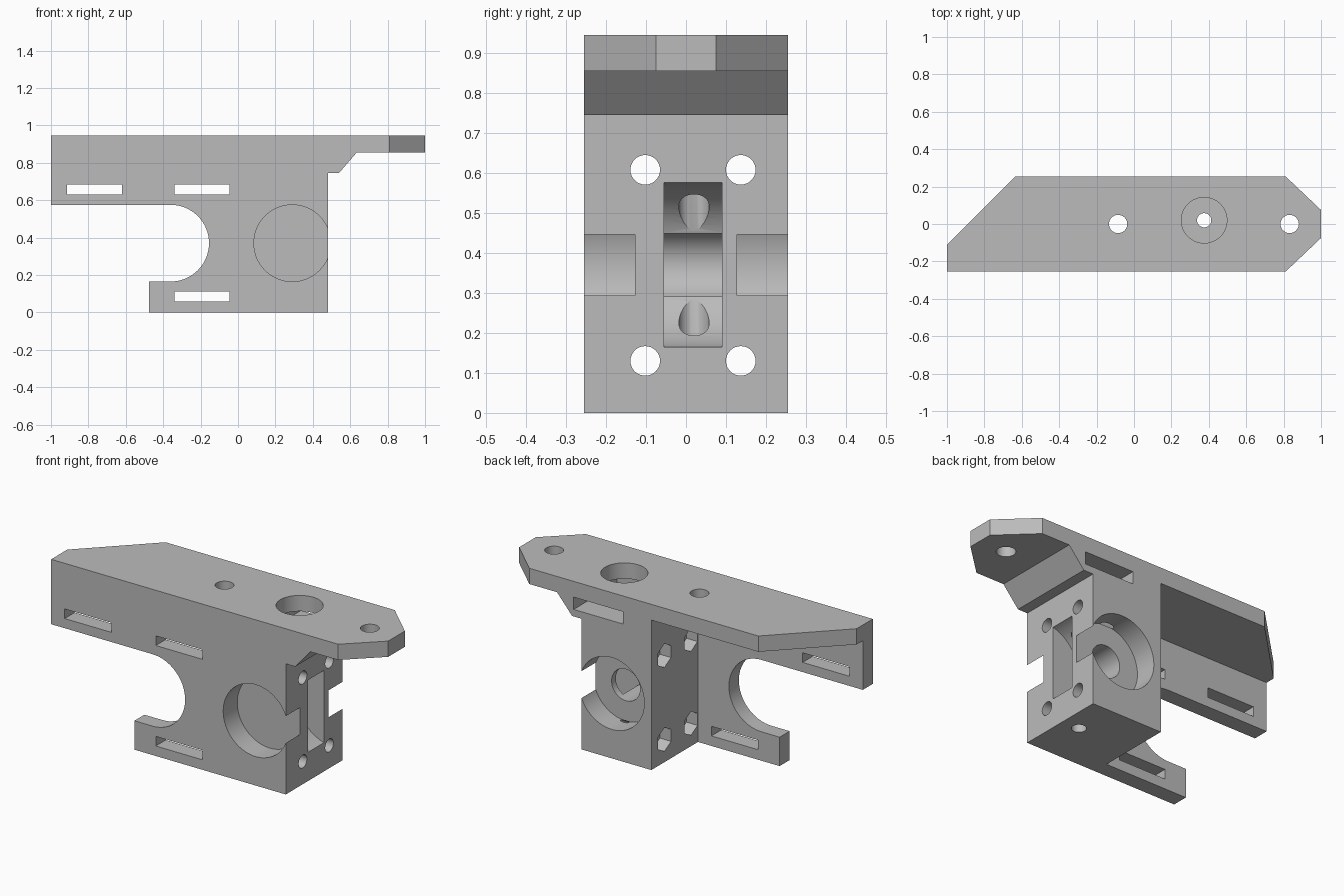
import bpy, bmesh, math
from mathutils import Matrix, Vector

if "Cube" in bpy.data.objects:
    bpy.data.objects.remove(bpy.data.objects["Cube"], do_unlink=True)

GREY = 0.5
mat = bpy.data.materials.new("plain grey")
mat.use_nodes = True
mat.diffuse_color = (GREY, GREY, GREY, 1)
mat.node_tree.nodes["Principled BSDF"].inputs["Base Color"].default_value = (GREY, GREY, GREY, 1)


def make_object(name, bm):
    bmesh.ops.recalc_face_normals(bm, faces=bm.faces)
    mesh = bpy.data.meshes.new(name)
    bm.to_mesh(mesh)
    bm.free()
    mesh.materials.append(mat)
    obj = bpy.data.objects.new(name, mesh)
    bpy.context.collection.objects.link(obj)
    return obj


def prism(name, points, direction):
    """Extrude a closed outline along a vector."""
    bm = bmesh.new()
    face = bm.faces.new([bm.verts.new(p) for p in points])
    out = bmesh.ops.extrude_face_region(bm, geom=[face])["geom"]
    moved = [g for g in out if isinstance(g, bmesh.types.BMVert)]
    bmesh.ops.translate(bm, verts=moved, vec=direction)
    return make_object(name, bm)


def box(name, x, y, z):
    corners = [(x[0], y[0], z[0]), (x[1], y[0], z[0]), (x[1], y[1], z[0]), (x[0], y[1], z[0])]
    return prism(name, corners, (0, 0, z[1] - z[0]))


def rod(name, start, end, radius, sides=64):
    """Cylinder between two points."""
    a, b = Vector(start), Vector(end)
    turn = (b - a).to_track_quat("Z", "Y").to_matrix().to_4x4()
    bm = bmesh.new()
    bmesh.ops.create_cone(bm, cap_ends=True, segments=sides, radius1=radius, radius2=radius,
                          depth=(b - a).length, matrix=Matrix.Translation((a + b) / 2) @ turn)
    return make_object(name, bm)


def carve(body, tool, operation="DIFFERENCE"):
    tool.hide_render = True
    mod = body.modifiers.new(tool.name, "BOOLEAN")
    mod.operation, mod.solver, mod.object = operation, "EXACT", tool
    bpy.context.view_layer.update()
    evaluated = body.evaluated_get(bpy.context.evaluated_depsgraph_get())
    mesh = bpy.data.meshes.new_from_object(evaluated)
    body.modifiers.clear()
    body.data = mesh
    bpy.data.objects.remove(tool, do_unlink=True)


BACK, WALL = 0.255, -0.165      # outer half depth, rear face of the thin wall
TOP, PLATE = 0.945, 0.855       # top plate heights
AX, AZ = 0.29, 0.37             # main bore axis
SX, SY = 0.375, 0.02            # vertical screw axis

# Side profile with the rounded notch, extruded through the full depth
notch = [(-0.36 + 0.205 * math.sin(t), AZ + 0.205 * math.cos(t))
         for t in (math.pi * i / 32 for i in range(33))]
profile = ([(-1, TOP), (-1, 0.575)] + notch +
           [(-0.475, 0.165), (-0.475, 0), (0.48, 0), (0.48, 0.745),
            (0.54, 0.745), (0.635, PLATE), (1, PLATE), (1, TOP)])
body = prism("mount_body", [(x, -BACK, z) for x, z in profile], (0, 2 * BACK, 0))

# Leave a thin wall left of the block, then trim to the plate outline
carve(body, box("wall_relief", (-1.2, 0.04), (WALL, 0.5), (-0.2, PLATE)))
outline = [(-1, -BACK), (0.81, -BACK), (1, -0.075), (1, 0.075), (0.81, BACK),
           (-0.635, BACK), (-1, -0.11)]
carve(body, prism("plate_outline", [(x, y, -0.1) for x, y in outline], (0, 0, 1.2)), "INTERSECT")

# Belt slots through the wall
for x0, z0 in ((-0.915, 0.63), (-0.34, 0.63), (-0.34, 0.057)):
    carve(body, box("slot", (x0, x0 + 0.295), (-0.4, -0.1), (z0, z0 + 0.055)))

# Main bore pockets on both sides and the smaller rear bore
carve(body, rod("front_pocket", (AX, -0.4, AZ), (AX, -0.128, AZ), 0.205))
carve(body, rod("rear_pocket", (AX, 0.128, AZ), (AX, 0.4, AZ), 0.205))
carve(body, rod("rear_bore", (AX, -0.055, AZ), (AX, 0.2, AZ), 0.09))

# Curved groove in the right face
carve(body, rod("groove", (0.53, -0.055, AZ), (0.53, 0.09, AZ), 0.212))

# Bolt holes with hexagonal nut recesses
for y in (-0.102, 0.137):
    for z in (0.13, 0.608):
        carve(body, rod("bolt_hole", (-0.1, y, z), (0.6, y, z), 0.037, 32))
        carve(body, rod("nut_recess", (-0.02, y, z), (0.11, y, z), 0.068, 6))

# Vertical screw, upper access hole and rear-opening slot
carve(body, box("screw_slot", (0.22, 0.53), (-0.135, 0.4), (0.785, PLATE)))
carve(body, rod("access_hole", (SX, SY, 0.82), (SX, SY, 1.1), 0.122))
carve(body, rod("screw_hole", (SX, SY, -0.1), (SX, SY, 0.82), 0.038, 32))

# Plate mounting holes
for x in (-0.085, 0.832):
    carve(body, rod("plate_hole", (x, 0, 0.8), (x, 0, 1.1), 0.049, 32))

for other in bpy.context.selected_objects:
    other.select_set(False)
body.select_set(True)
bpy.context.view_layer.objects.active = body
bpy.ops.object.shade_smooth_by_angle(angle=math.radians(30))
